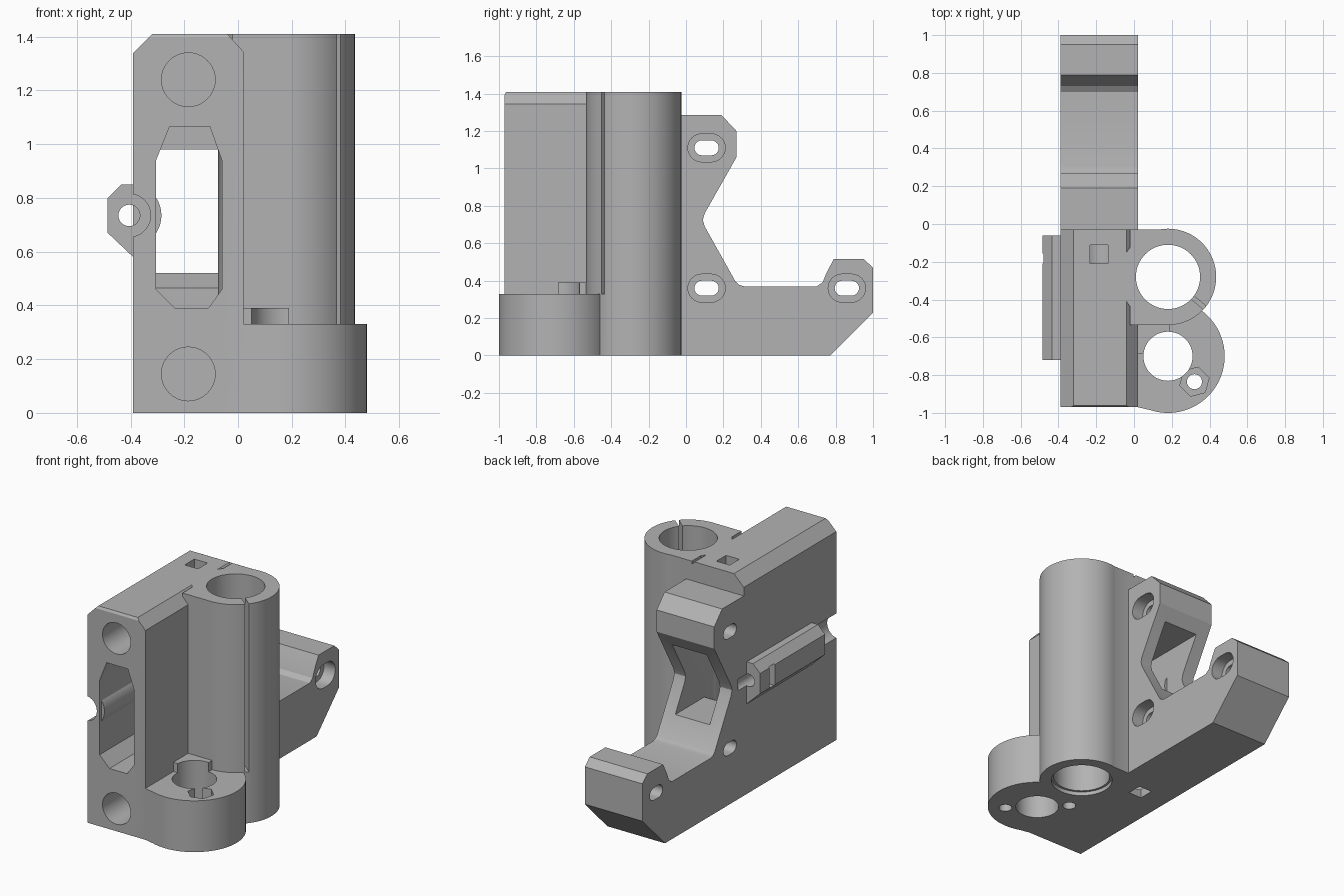
import bpy, bmesh, math
from mathutils import Vector

if "Cube" in bpy.data.objects:
    bpy.data.objects.remove(bpy.data.objects["Cube"])

grey = bpy.data.materials.new("plain grey")
grey.diffuse_color = (0.45, 0.45, 0.45, 1)
grey.use_nodes = True
grey.node_tree.nodes["Principled BSDF"].inputs["Base Color"].default_value = grey.diffuse_color


def prism(name, pts, axis, a, b):
    """Extrude a 2D outline along an axis. Outlines: x -> (y,z), y -> (x,z), z -> (x,y)."""
    def place(u, v, w):
        return {"x": (w, u, v), "y": (u, w, v), "z": (u, v, w)}[axis]
    bm = bmesh.new()
    lo = [bm.verts.new(place(u, v, a)) for u, v in pts]
    hi = [bm.verts.new(place(u, v, b)) for u, v in pts]
    bm.faces.new(lo)
    bm.faces.new(hi)
    n = len(pts)
    for i in range(n):
        j = (i + 1) % n
        bm.faces.new((lo[i], lo[j], hi[j], hi[i]))
    bmesh.ops.recalc_face_normals(bm, faces=bm.faces)
    me = bpy.data.meshes.new(name)
    bm.to_mesh(me)
    bm.free()
    me.materials.append(grey)
    ob = bpy.data.objects.new(name, me)
    bpy.context.collection.objects.link(ob)
    return ob


def circle(u, v, r, n=64, turn=0.0):
    return [(u + r * math.cos(turn + 2 * math.pi * i / n),
             v + r * math.sin(turn + 2 * math.pi * i / n)) for i in range(n)]


def slot(u, v, half, r, n=12):
    """Rounded slot outline, long in u."""
    pts = []
    for side, start in ((1, -math.pi / 2), (-1, math.pi / 2)):
        for i in range(n + 1):
            t = start + math.pi * i / n
            pts.append((u + side * (half - r) + r * math.cos(t), v + r * math.sin(t)))
    return pts


def rect(u0, v0, u1, v1):
    return [(u0, v0), (u1, v0), (u1, v1), (u0, v1)]


def combine(target, other, op):
    mod = target.modifiers.new("bool", "BOOLEAN")
    mod.operation, mod.object, mod.solver = op, other, "EXACT"
    bpy.context.view_layer.objects.active = target
    bpy.ops.object.modifier_apply(modifier=mod.name)
    bpy.data.objects.remove(other)


def add(*args):
    combine(body, prism("addition", *args), "UNION")


def cut(*args):
    combine(body, prism("cutter", *args), "DIFFERENCE")


# Main rod block with chamfered top edges
body = prism("carriage_bracket",
             [(-0.39, 0), (0.02, 0), (0.02, 1.345), (-0.04, 1.41), (-0.32, 1.41), (-0.39, 1.34)],
             "y", -0.97, -0.03)
cut([(-1.1, 1.395), (-0.97, 1.395), (-0.955, 1.42), (-1.1, 1.42)], "x", -0.6, 0.1)

# Motor mounting arm
add([(-0.05, 0), (0.77, 0), (1.0, 0.23), (1.0, 0.47), (0.95, 0.515), (0.79, 0.515),
     (0.75, 0.44), (0.73, 0.39), (0.70, 0.37), (0.31, 0.37), (0.285, 0.377), (0.265, 0.395),
     (0.10, 0.69), (0.09, 0.725), (0.10, 0.76), (0.27, 1.06), (0.27, 1.20), (0.19, 1.285),
     (-0.05, 1.285)], "x", -0.39, 0.02)

# Belt window through the block and arm
cut([(-0.255, 1.065), (-0.105, 1.065), (-0.06, 0.94), (-0.06, 0.46),
     (-0.11, 0.39), (-0.235, 0.39), (-0.305, 0.46), (-0.305, 0.94)], "y", -1.1, -0.2)
cut([(-0.21, 0.46), (-0.1, 0.52), (0.5, 0.52), (0.5, 0.98), (-0.21, 0.98)],
    "x", -0.305, -0.06)

# Belt tensioner rib and the tube wall bulging into the window
add(circle(-0.405, 0.735, 0.12, 48), "y", -0.95, -0.05)
cut(rect(-0.7, 0.5, -0.39, 1.0), "y", -1.1, 0.1)
add([(-0.35, 0.85), (-0.435, 0.85), (-0.485, 0.80), (-0.485, 0.67), (-0.39, 0.58),
     (-0.35, 0.58)], "y", -0.72, -0.06)

# Bearing holder and nut boss
add(rect(-0.02, -0.535, 0.18, -0.03), "z", 0, 1.41)
add(circle(0.18, -0.28, 0.255, 96), "z", 0, 1.41)
add(circle(0.18, -0.70, 0.30, 96), "z", 0, 0.33)
add([(-0.05, -0.97), (0.02, -0.97), (0.13, -0.995), (0.18, -0.99), (0.18, -0.45),
     (-0.05, -0.45)], "z", 0, 0.33)
add(rect(0.0, -0.685, 0.19, -0.5), "z", 0.2, 0.39)

# Bearing bore, bottom lead-in and clamping slit
cut(circle(0.18, -0.28, 0.17, 64), "z", -0.1, 1.5)
cut(circle(0.18, -0.28, 0.185, 64), "z", -0.1, 0.025)
c, d = Vector((0.18, -0.28)), Vector((math.cos(math.radians(-40)), math.sin(math.radians(-40))))
s = Vector((-d.y, d.x)) * 0.011
cut([tuple(c + d * r + s * k) for r, k in ((0.1, -1), (0.35, -1), (0.35, 1), (0.1, 1))],
    "z", 0.33, 1.5)

# Lead nut bore, two screw holes and the hex trap
cut(circle(0.18, -0.70, 0.13, 64), "z", -0.1, 0.5)
cut(circle(0.32, -0.835, 0.04, 24), "z", -0.1, 0.5)
cut(circle(0.32, -0.835, 0.08, 6, 0.26), "z", 0.24, 0.5)
cut(circle(0.04, -0.565, 0.04, 24), "z", -0.1, 0.3)

# Smooth rod sockets with square inspection holes
for z, z0, z1 in ((0.145, -0.1, 0.145), (1.24, 1.24, 1.5)):
    cut(circle(-0.185, z, 0.10, 40), "y", -1.1, -0.11)
    cut(rect(-0.232, -0.21, -0.138, -0.112), "z", z0, z1)

# Motor screw slots with recessed heads
for y, z in ((0.11, 1.11), (0.11, 0.36), (0.86, 0.36)):
    cut(slot(y, z, 0.065, 0.04), "x", -0.6, 0.2)
    cut(slot(y, z, 0.10, 0.075), "x", -0.06, 0.2)

# Tensioner screw hole, front groove and nut slot
cut(circle(-0.405, 0.735, 0.04, 24), "y", -0.9, 0.03)
cut(circle(-0.405, 0.735, 0.08, 40), "y", -1.1, -0.72)
cut(rect(-0.6, 0.665, -0.345, 0.805), "y", -0.21, -0.155)

# Shading
body.select_set(True)
bpy.context.view_layer.objects.active = body
bpy.ops.object.shade_smooth_by_angle(angle=math.radians(25))
